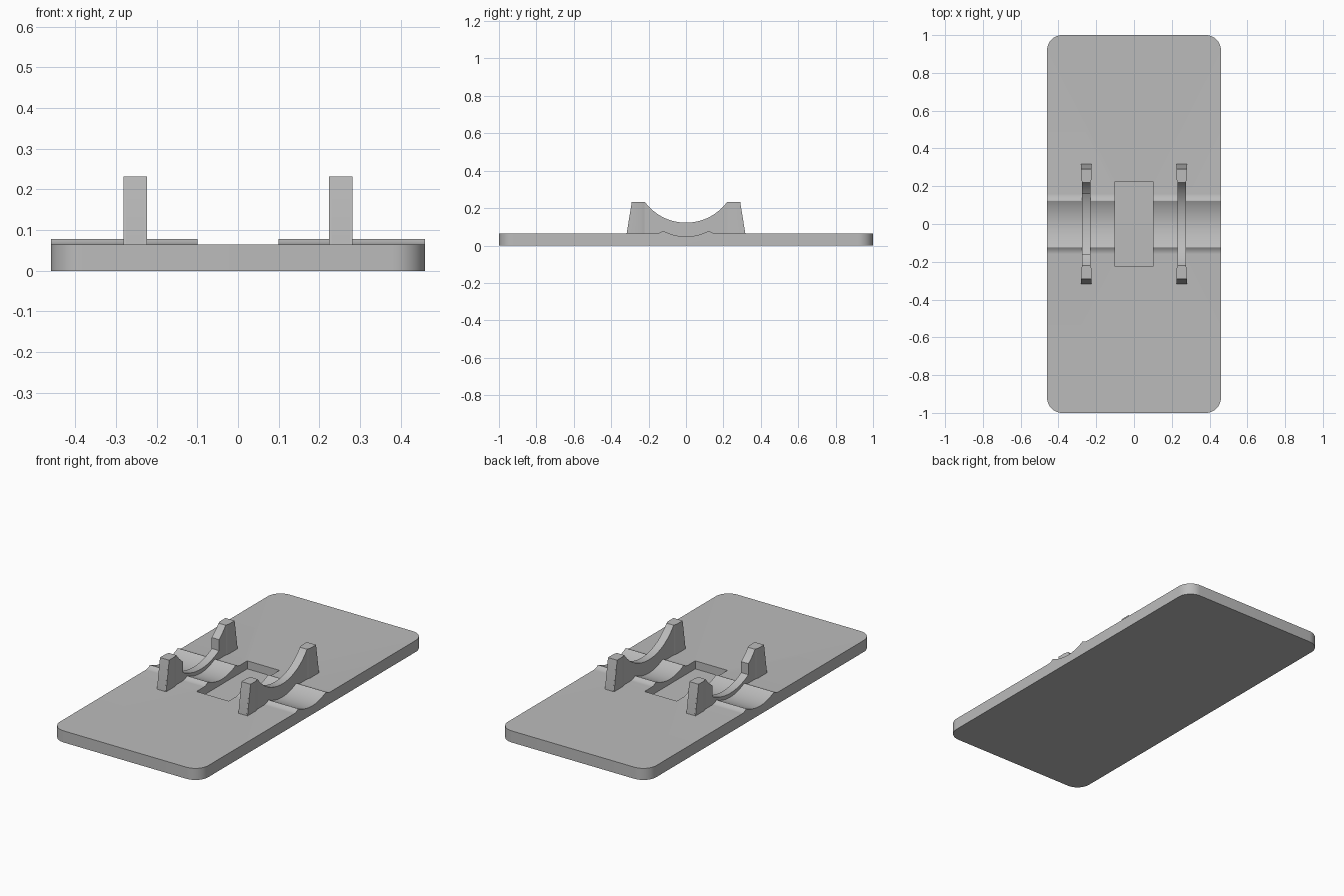
import bpy, bmesh
from math import sin, cos, pi, sqrt, asin

cube = bpy.data.objects.get("Cube")
if cube:
    bpy.data.objects.remove(cube, do_unlink=True)

TOP = 0.065        # upper surface of the plate
HALF_X = 0.46
GREY = (0.5, 0.5, 0.5, 1)

mat = bpy.data.materials.new("mid grey")
mat.use_nodes = True
mat.diffuse_color = GREY
mat.node_tree.nodes["Principled BSDF"].inputs["Base Color"].default_value = GREY


def extrude(name, points, vec):
    """Solid made by sweeping a closed outline along a vector."""
    bm = bmesh.new()
    face = bm.faces.new([bm.verts.new(p) for p in points])
    new = bmesh.ops.extrude_face_region(bm, geom=[face])["geom"]
    bmesh.ops.translate(bm, vec=vec, verts=[v for v in new if isinstance(v, bmesh.types.BMVert)])
    bmesh.ops.recalc_face_normals(bm, faces=bm.faces)
    mesh = bpy.data.meshes.new(name)
    bm.to_mesh(mesh)
    bm.free()
    mesh.materials.append(mat)
    obj = bpy.data.objects.new(name, mesh)
    bpy.context.collection.objects.link(obj)
    return obj


def extrude_x(name, yz, x0, x1):
    return extrude(name, [(x0, y, z) for y, z in yz], (x1 - x0, 0, 0))


def combine(target, other, operation):
    """Apply a boolean and discard the helper."""
    bpy.context.view_layer.objects.active = target
    mod = target.modifiers.new("bool", 'BOOLEAN')
    mod.operation, mod.object, mod.solver = operation, other, 'EXACT'
    bpy.ops.object.modifier_apply(modifier=mod.name)
    bpy.data.objects.remove(other, do_unlink=True)


def smooth(obj):
    bpy.ops.object.select_all(action='DESELECT')
    obj.select_set(True)
    bpy.context.view_layer.objects.active = obj
    bpy.ops.object.shade_smooth_by_angle(angle=0.45)


def arc(radius, z_mid, y0, y1, n):
    """Points of a circular dip centred on y = 0, from y0 to y1."""
    a0, a1 = asin(y0 / radius), asin(y1 / radius)
    angles = [a0 + (a1 - a0) * i / n for i in range(n + 1)]
    return [(radius * sin(a), z_mid - radius * cos(a)) for a in angles]


# Base plate with rounded corners
R = 0.08
outline = []
for k, (sx, sy) in enumerate([(1, 1), (-1, 1), (-1, -1), (1, -1)]):
    for i in range(13):
        a = (k + i / 12) * pi / 2
        outline.append((sx * (HALF_X - R) + R * cos(a), sy * (1 - R) + R * sin(a), 0))
plate = extrude("base_plate", outline, (0, 0, TOP))

# Low ridges with a hollow outer flank, either side of the trough
flank = [(0.16 - 0.035 * t, TOP + 0.013 * t * t) for t in [i / 6 for i in range(7)]]
ridge = [(0.07, 0.03), (0.16, 0.03)] + flank + [(0.07, 0.078)]
for s in (1, -1):
    combine(plate, extrude_x("ridge", [(s * y, z) for y, z in ridge], -HALF_X, HALF_X), 'UNION')

# Round trough across the plate
trough = arc(0.258, 0.306, -0.2, 0.2, 48)
combine(plate, extrude_x("trough_cutter", trough, -0.6, 0.6), 'DIFFERENCE')

# Rectangular pocket in the middle
pocket = [(-0.225, 0.02), (0.225, 0.02), (0.225, 0.2), (-0.225, 0.2)]
combine(plate, extrude_x("pocket_cutter", pocket, -0.1, 0.1), 'DIFFERENCE')
smooth(plate)

# Two cradles: a thin saddle web and a wider post at each end
MID_Z, SADDLE_R = 0.395, 0.273
OUTER = [(0.29, 0.232), (0.317, TOP), (0.317, 0.03)]
mirrored = [(-y, z) for y, z in reversed(OUTER)]
for side, x in (("right", -0.2525), ("left", 0.2525)):
    upper = arc(SADDLE_R, MID_Z, -0.219, 0.219, 40)
    if side == "right":
        # this saddle is stepped down in its middle part
        upper = (arc(SADDLE_R, MID_Z, -0.219, -0.16, 10)
                 + arc(0.325, MID_Z, -0.16, 0.16, 30)
                 + arc(SADDLE_R, MID_Z, 0.16, 0.219, 10))
    web = extrude_x(side + "_cradle_saddle", mirrored + upper + OUTER, x - 0.0225, x + 0.0225)
    smooth(web)
    for end, s in (("front", -1), ("back", 1)):
        # plan outline of the post, tapering into the web
        plan = [(-0.0285, 0.33), (-0.0285, 0.24), (-0.022, 0.22),
                (0.022, 0.22), (0.0285, 0.24), (0.0285, 0.33)]
        post = extrude(f"{side}_cradle_{end}_post",
                       [(x + px, s * py, 0.03) for px, py in plan], (0, 0, 0.202))
        # lean the outer face inwards
        for v in post.data.vertices:
            if abs(v.co.y) > 0.3:
                v.co.y = s * (0.29 if v.co.z > 0.1 else 0.322)
        smooth(post)
